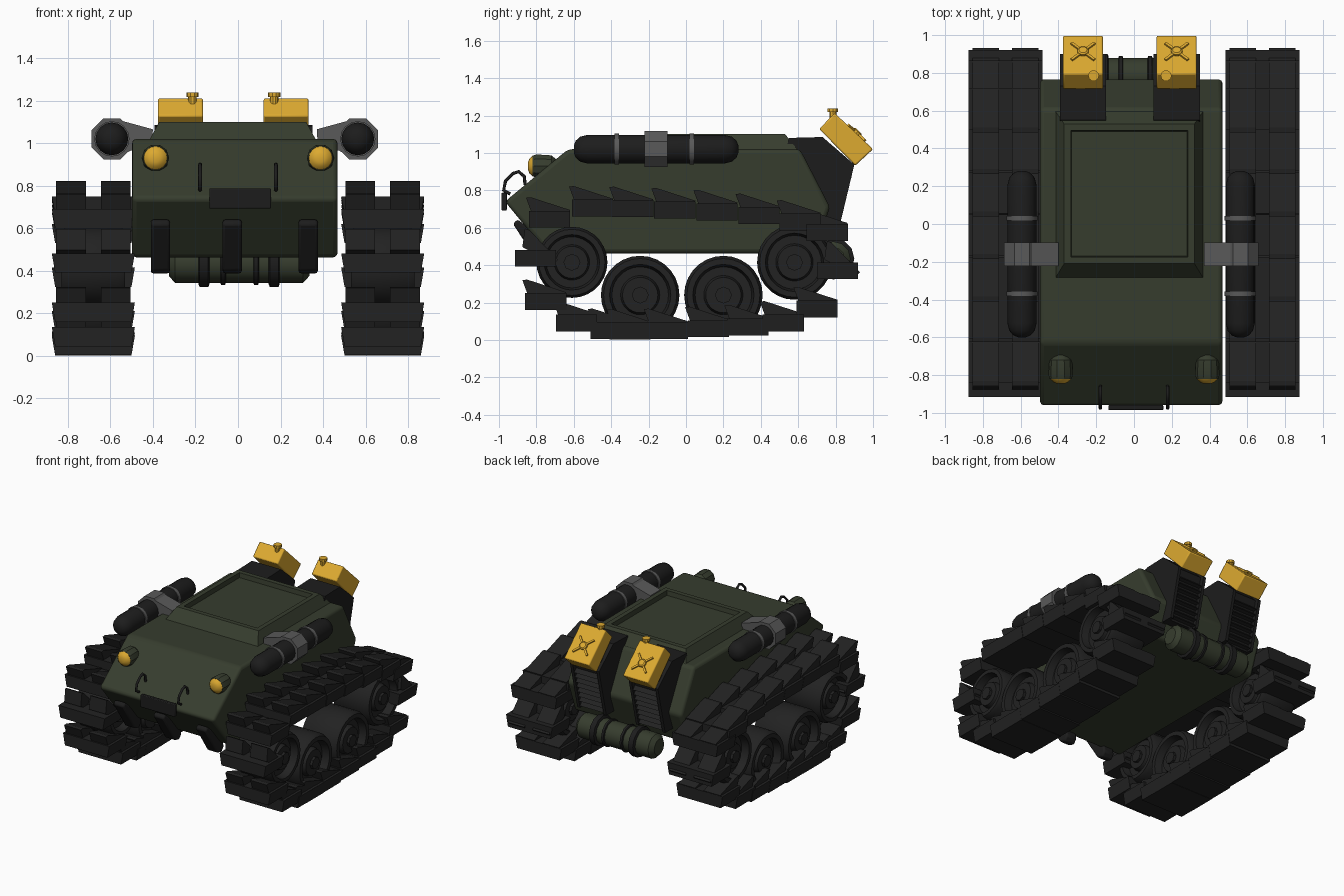
import bpy, bmesh, math
from mathutils import Matrix, Vector

if "Cube" in bpy.data.objects:
    bpy.data.objects.remove(bpy.data.objects["Cube"])


def material(name, rgb):
    m = bpy.data.materials.new(name)
    m.diffuse_color = (*rgb, 1)
    m.use_nodes = True
    m.node_tree.nodes["Principled BSDF"].inputs["Base Color"].default_value = m.diffuse_color
    return m


GREEN = material("olive green", (0.037, 0.046, 0.027))
TRACK = material("track black", (0.016, 0.016, 0.016))
BLACK = material("dark rubber", (0.012, 0.012, 0.012))
GREY = material("steel grey", (0.10, 0.10, 0.10))
YELLOW = material("amber yellow", (0.72, 0.40, 0.03))
C = -0.015  # body sits a touch off the centre line


def add_prism(bm, pts, x0, x1):
    """Extrude a (y, z) outline along x."""
    f = bm.faces.new([bm.verts.new((x0, y, z)) for y, z in pts])
    g = bmesh.ops.extrude_face_region(bm, geom=[f])["geom"]
    vs = [v for v in g if isinstance(v, bmesh.types.BMVert)]
    bmesh.ops.translate(bm, verts=vs, vec=(x1 - x0, 0, 0))


def finish(name, bm, mat, bevel=0, segs=2):
    bmesh.ops.recalc_face_normals(bm, faces=bm.faces[:])
    me = bpy.data.meshes.new(name)
    bm.to_mesh(me)
    bm.free()
    me.materials.append(mat)
    ob = bpy.data.objects.new(name, me)
    bpy.context.collection.objects.link(ob)
    if bevel:
        b = ob.modifiers.new("bevel", 'BEVEL')
        b.width, b.segments = bevel, segs
    return ob


def prism(name, pts, x0, x1, mat, bevel=0, segs=2):
    bm = bmesh.new()
    add_prism(bm, pts, x0, x1)
    return finish(name, bm, mat, bevel, segs)


def box(name, size, matrix, mat, bevel=0):
    bm = bmesh.new()
    bmesh.ops.create_cube(bm, size=1, matrix=matrix @ Matrix.Diagonal((*size, 1)))
    return finish(name, bm, mat, bevel)


def lathe(name, prof, matrix, mat, n=24, turn=0):
    """Spin (height, radius) points around local z."""
    bm = bmesh.new()
    rings = [[bm.verts.new(matrix @ Vector((r * math.cos(a), r * math.sin(a), h)))
              for a in (math.tau * (i + turn) / n for i in range(n))] for h, r in prof]
    for p, q in zip(rings, rings[1:]):
        for i in range(n):
            j = (i + 1) % n
            bm.faces.new((p[i], p[j], q[j], q[i]))
    bm.faces.new(rings[0])
    bm.faces.new(rings[-1])
    return finish(name, bm, mat)


def at(x, y, z, axis='Z'):
    rot = {'Z': Matrix(), 'X': Matrix.Rotation(math.pi / 2, 4, 'Y'),
           'Y': Matrix.Rotation(-math.pi / 2, 4, 'X')}[axis]
    return Matrix.Translation((x, y, z)) @ rot


# hull
prism("hull", [(-0.968, 0.74), (-0.63, 1.02), (0.61, 1.02), (0.77, 0.71),
               (0.68, 0.463), (-0.74, 0.463)], C - 0.483, C + 0.483, GREEN, 0.022, 3)

# raised roof with recessed hatch
bm = bmesh.new()
vs = [bm.verts.new((C - 0.01 + sx * w, y, z)) for w, y0, y1, z in
      ((0.40, -0.30, 0.61, 1.0), (0.345, -0.21, 0.53, 1.10))
      for sx, y in ((-1, y0), (1, y0), (1, y1), (-1, y1))]
bm.faces.new(vs[:4])
top = bm.faces.new(vs[4:])
for i in range(4):
    j = (i + 1) % 4
    bm.faces.new((vs[i], vs[j], vs[4 + j], vs[4 + i]))
bmesh.ops.recalc_face_normals(bm, faces=bm.faces[:])
bmesh.ops.inset_region(bm, faces=[top], thickness=0.05)
bmesh.ops.inset_region(bm, faces=[top], thickness=0.006, depth=-0.035)
finish("roof_hatch", bm, GREEN)

# track links: plate plus two wedge pads, shared meshes for each pad tilt
PAD = [(-0.09, 0.02), (-0.125, 0.115), (-0.10, 0.118), (0.11, 0.05), (0.10, 0.02)]


def link_mesh(tilt):
    bm = bmesh.new()
    add_prism(bm, [(-0.11, -0.045), (0.11, -0.045), (0.11, 0.045), (-0.11, 0.045)], -0.195, 0.195)
    for v in bm.verts:
        if v.co.z < 0:
            v.co.x *= 0.92
    c, s = math.cos(tilt), math.sin(tilt)
    pts = [(y * c - z * s, y * s + z * c) for y, z in PAD]
    for x in (-0.175, 0.035):
        add_prism(bm, pts, x, x + 0.14)
    ob = finish("link", bm, TRACK)
    me = ob.data
    bpy.data.objects.remove(ob)
    return me


flat, steep = link_mesh(0), link_mesh(math.radians(-28))
LINKS = [(-0.50, 0.705), (-0.285, 0.702), (-0.06, 0.695), (0.165, 0.685), (0.39, 0.665), (0.61, 0.63),
         (0.755, 0.575), (0.81, 0.37), (0.70, 0.165), (0.52, 0.09), (0.33, 0.07),
         (0.12, 0.06), (-0.10, 0.05), (-0.30, 0.048), (-0.40, 0.05), (-0.585, 0.09),
         (-0.75, 0.205), (-0.805, 0.437), (-0.73, 0.645)]
WHEELS = [(-0.61, 0.415, 0.19), (-0.245, 0.24, 0.21), (0.20, 0.24, 0.21), (0.58, 0.415, 0.20)]
for side in (-1, 1):
    for y, z in LINKS:
        me = steep if y in (-0.805, 0.81) else flat
        ob = bpy.data.objects.new("track_link", me)
        ob.location = (side * 0.68, y, z)
        bpy.context.collection.objects.link(ob)
    # dished road wheels with hubs
    for y, z, r in WHEELS:
        half = [(0.13, 0.28), (0.13, 0.45), (0.095, 0.5), (0.095, 0.72), (0.15, 0.78),
                (0.15, 0.93), (0.12, 1.0)]
        prof = [(-h, k * r) for h, k in half] + [(h, k * r) for h, k in reversed(half)]
        lathe("road_wheel", prof, at(side * 0.68, y, z, 'X'), TRACK, 28)
        lathe("wheel_hub", [(-0.15, 0.045), (0.15, 0.045)], at(side * 0.68, y, z, 'X'), TRACK, 8)

    # side cylinders with bands, clamp and arm
    x = C + side * 0.578
    caps = [(0.0, 0.02), (0.01, 0.045), (0.035, 0.067), (0.075, 0.077)]
    prof = caps + [(0.88 - h, r) for h, r in reversed(caps)]
    lathe("side_cylinder", prof, at(x, -0.60, 1.02, 'Y'), BLACK, 16)
    for y in (-0.37, 0.03):
        lathe("cylinder_band", [(-0.012, 0.083), (0.012, 0.083)], at(x, y, 1.02, 'Y'), GREY, 16)
    lathe("cylinder_clamp", [(-0.062, 0.104), (0.062, 0.104)], at(x, -0.16, 1.02, 'Y'), GREY, 8, 0.5)
    bm = bmesh.new()
    f = bm.faces.new([bm.verts.new((C + side * a, -0.222, z)) for a, z in
                      ((0.55, 1.11), (0.385, 1.065), (0.39, 0.99), (0.49, 0.965), (0.55, 0.93))])
    g = bmesh.ops.extrude_face_region(bm, geom=[f])["geom"]
    bmesh.ops.translate(bm, verts=[v for v in g if isinstance(v, bmesh.types.BMVert)], vec=(0, 0.124, 0))
    finish("clamp_arm", bm, GREY)

    # headlights
    x = side * 0.388
    lathe("headlight_housing", [(-0.82, 0.058), (-0.80, 0.065), (-0.72, 0.06), (-0.69, 0.035)],
          at(x, 0, 0.93, 'Y'), GREEN, 10)
    lathe("headlight_lens", [(-0.845, 0.02), (-0.837, 0.04), (-0.82, 0.055), (-0.81, 0.056)],
          at(x, 0, 0.93, 'Y'), YELLOW, 16)

    # front grab hooks, swept bar
    cu = bpy.data.curves.new("grab_hook", 'CURVE')
    cu.dimensions, cu.bevel_depth, cu.bevel_resolution = '3D', 0.009, 2
    cu.use_fill_caps = True
    sp = cu.splines.new('POLY')
    path = [(-0.94, 0.78), (-0.975, 0.80), (-0.965, 0.85), (-0.925, 0.89), (-0.895, 0.90), (-0.865, 0.875),
            (-0.86, 0.83)]
    sp.points.add(len(path) - 1)
    for p, (y, z) in zip(sp.points, path):
        p.co = (side * 0.178, y, z, 1)
    cu.materials.append(BLACK)
    bpy.context.collection.objects.link(bpy.data.objects.new("grab_hook", cu))

    # rear stacks: core, two cheeks and louvres set between them
    x = C - 0.007 + side * 0.248
    prism("rear_stack", [(0.55, 1.08), (0.73, 1.085), (0.87, 0.945), (0.78, 0.57), (0.66, 0.57), (0.52, 0.95)],
          x - 0.115, x + 0.115, BLACK)
    for s in (-1, 1):
        prism("stack_cheek", [(0.55, 1.08), (0.73, 1.085), (0.90, 0.938), (0.812, 0.57), (0.66, 0.57),
                              (0.52, 0.95)], x + s * 0.123, x + s * 0.10, BLACK)
    for i in range(8):
        t = (i + 0.7) / 8.6
        y, z = 0.782 + 0.085 * t, 0.57 + 0.345 * t
        prism("stack_louvre", [(y - 0.01, z - 0.014), (y + 0.026, z - 0.012), (y, z + 0.014)],
              x - 0.10, x + 0.10, TRACK)

    # jerry cans with cap and cross ribs
    prism("fuel_can", [(0.712, 1.128), (0.795, 1.213), (1.0, 1.02), (0.905, 0.932)],
          x - 0.106, x + 0.106, YELLOW, 0.008)
    n, u = Vector((0, 0.685, 0.728)), Vector((0, 0.728, -0.685))
    face = Matrix((Vector((1, 0, 0)), u, n)).transposed().to_4x4()
    face.translation = Vector((x, 0.91, 1.105))
    for a in (-1, 1):
        box("can_rib", (0.17, 0.014, 0.022), face @ Matrix.Rotation(a * math.pi / 4, 4, 'Z'), YELLOW)
    lathe("can_boss", [(-0.01, 0.03), (0.012, 0.03), (0.018, 0.022)], face, YELLOW, 10)
    lathe("can_cap", [(0, 0.02), (0.038, 0.02), (0.038, 0.029), (0.058, 0.029)],
          at(x - side * 0.056, 0.785, 1.18), YELLOW, 10)

# plain front plate
box("front_plate", (0.29, 0.028, 0.095), at(0.01, -0.972, 0.74), BLACK, 0.005)

# black skid blocks on the lower nose
for x in (-0.365, -0.027, 0.33):
    prism("nose_skid", [(-0.90, 0.645), (-0.925, 0.62), (-0.78, 0.40), (-0.73, 0.385), (-0.70, 0.42), (-0.72, 0.5)],
          x - 0.045, x + 0.045, BLACK, 0.012)

# rear barrel with straps
lathe("rear_barrel", [(-0.33, 0.06), (-0.30, 0.092), (0.30, 0.092), (0.33, 0.06)],
      at(0.005, 0.788, 0.435, 'X'), GREEN, 12)
for x, w, r in ((-0.16, 0.026, 0.112), (-0.07, 0.015, 0.102), (0.085, 0.015, 0.102), (0.17, 0.026, 0.112)):
    lathe("barrel_strap", [(-w, r - 0.015), (0.006 - w, r), (w - 0.006, r), (w, r - 0.015)],
          at(x, 0.788, 0.435, 'X'), BLACK, 12)

# smooth shading with sharp edges kept
bpy.ops.object.select_all(action='DESELECT')
for ob in bpy.context.scene.objects:
    if ob.type == 'MESH' and ob.name.split('.')[0] != "track_link":
        ob.select_set(True)
        bpy.context.view_layer.objects.active = ob
bpy.ops.object.shade_smooth_by_angle(angle=math.radians(32))
